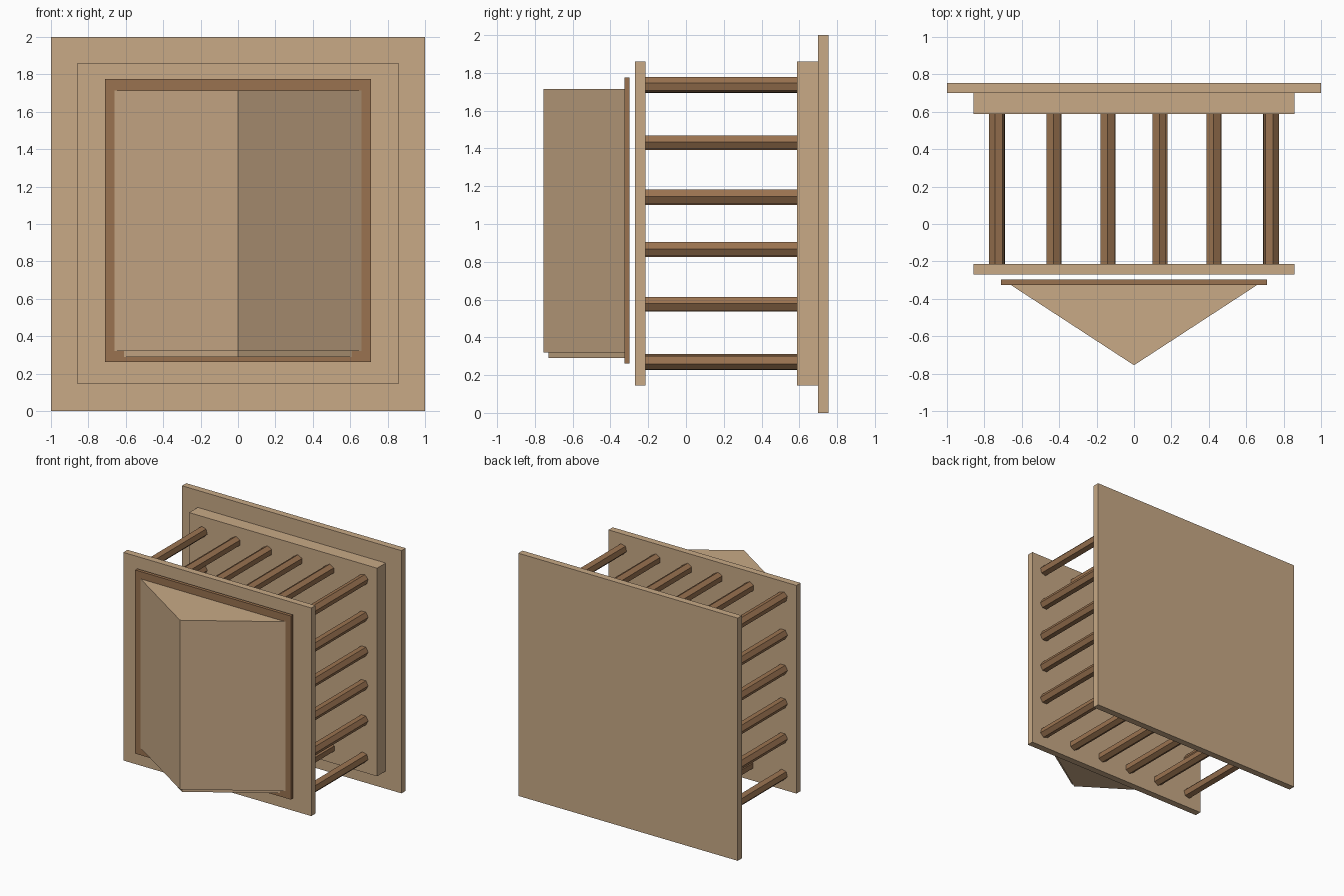
import bpy, bmesh
from math import pi, cos, sin

if "Cube" in bpy.data.objects:
    bpy.data.objects.remove(bpy.data.objects["Cube"])


def material(name, color):
    m = bpy.data.materials.new(name)
    m.diffuse_color = color
    m.use_nodes = True
    m.node_tree.nodes["Principled BSDF"].inputs["Base Color"].default_value = m.diffuse_color
    return m


TAN = material("light_wood", (0.58, 0.40, 0.24, 1))
BROWN = material("dark_wood", (0.32, 0.17, 0.08, 1))


def prism(name, outline, vec, mat):
    """Extrude a closed 3D outline along vec."""
    bm = bmesh.new()
    face = bm.faces.new([bm.verts.new(p) for p in outline])
    ext = bmesh.ops.extrude_face_region(bm, geom=[face], use_keep_orig=True)
    moved = [g for g in ext["geom"] if isinstance(g, bmesh.types.BMVert)]
    bmesh.ops.translate(bm, verts=moved, vec=vec)
    bmesh.ops.recalc_face_normals(bm, faces=bm.faces)
    mesh = bpy.data.meshes.new(name)
    bm.to_mesh(mesh)
    bm.free()
    mesh.materials.append(mat)
    ob = bpy.data.objects.new(name, mesh)
    bpy.context.collection.objects.link(ob)
    return ob


def plate(name, half, y0, y1, z0, z1, mat):
    outline = [(-half, y0, z0), (half, y0, z0), (half, y0, z1), (-half, y0, z1)]
    return prism(name, outline, (0, y1 - y0, 0), mat)


def wedge(name, half, apex, z0, z1):
    outline = [(-half, -0.325, z0), (0, apex, z0), (half, -0.325, z0)]
    return prism(name, outline, (0, 0, z1 - z0), TAN)


def rod(name, x, z, turn, r=0.0425):
    angles = [turn + i * pi / 3 for i in range(6)]
    outline = [(x + r * cos(a), -0.215, z + r * sin(a)) for a in angles]
    return prism(name, outline, (0, 0.803, 0), BROWN)


# Stacked panels
plate("back_panel", 1.0, 0.70, 0.755, 0.0, 2.0, TAN)
plate("back_step", 0.857, 0.588, 0.70, 0.145, 1.86, TAN)
plate("front_panel", 0.857, -0.27, -0.215, 0.145, 1.86, TAN)
plate("front_trim", 0.71, -0.325, -0.298, 0.262, 1.775, BROWN)

# Pointed front block with a smaller lip showing underneath
wedge("front_wedge", 0.66, -0.755, 0.32, 1.715)
wedge("wedge_lip", 0.61, -0.728, 0.29, 0.32)

# Hexagonal rods around the square: one corner and four side rods per quarter turn
for k in range(4):
    a = k * pi / 2
    c, s = cos(a), sin(a)
    for i, v in enumerate((0.733, 0.43, 0.142, -0.135, -0.425)):
        x = 0.733 * c - v * s
        z = 1.003 + 0.733 * s + v * c
        turn = a + (pi / 4 + pi / 6 if i == 0 else 0)
        rod(f"rod_{k + 1}_{i + 1}", x, z, turn)
